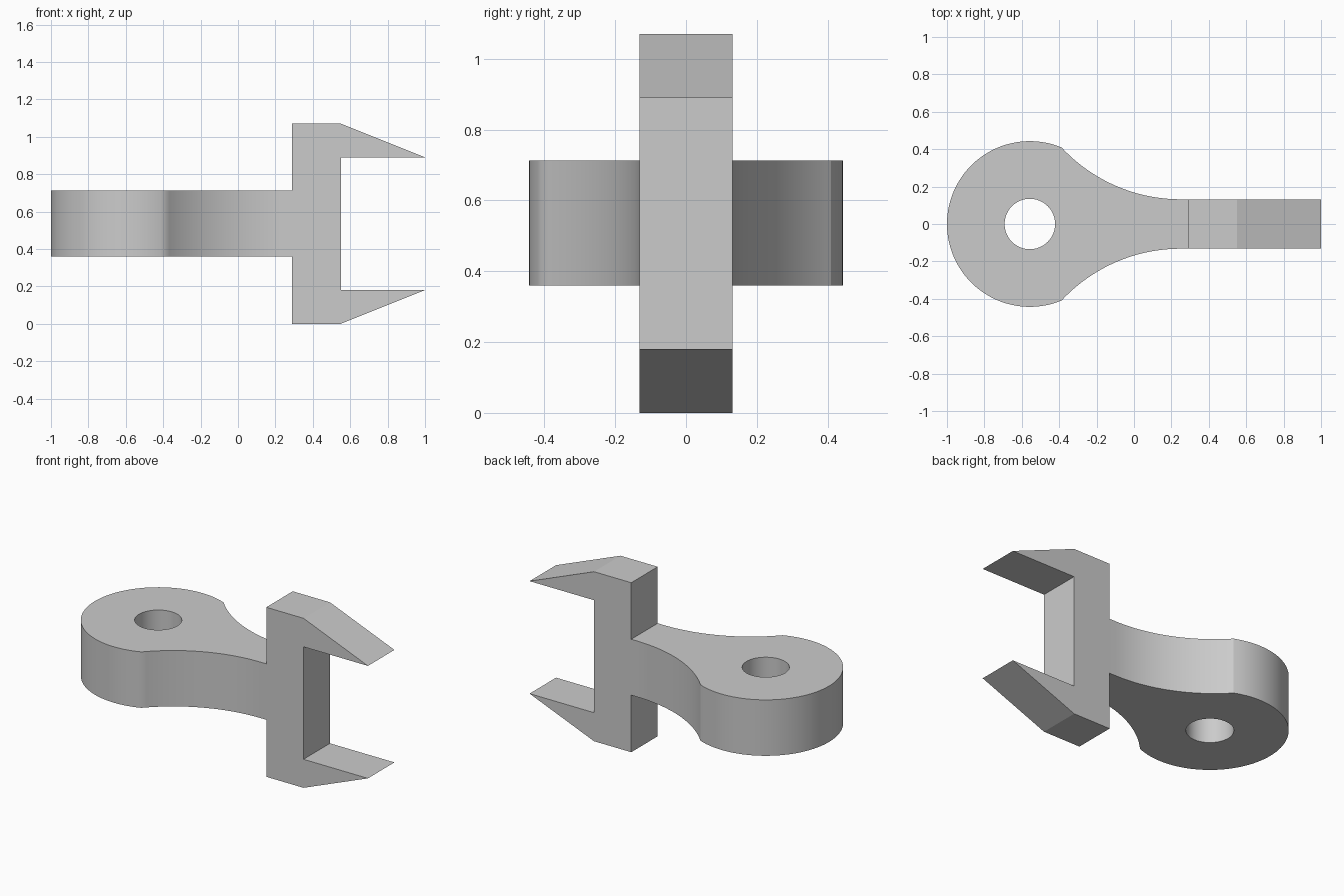
import bpy
import bmesh
from math import sin, cos, radians, sqrt, asin, tau
from mathutils import Vector

cube = bpy.data.objects.get("Cube")
if cube:
    bpy.data.objects.remove(cube, do_unlink=True)

grey = bpy.data.materials.new("light grey")
grey.use_nodes = True
colour = (0.6, 0.6, 0.6, 1)
grey.diffuse_color = colour
grey.node_tree.nodes["Principled BSDF"].inputs["Base Color"].default_value = colour


def prism(name, loops, offset):
    """Fill closed loops (outline first, then holes) and extrude by offset."""
    bm = bmesh.new()
    edges = []
    for loop in loops:
        verts = [bm.verts.new(p) for p in loop]
        edges += [bm.edges.new((a, b)) for a, b in zip(verts, verts[1:] + verts[:1])]
    if len(loops) > 1:
        bmesh.ops.triangle_fill(bm, edges=edges, use_beauty=True)
    else:
        bm.faces.new(verts)
    made = bmesh.ops.extrude_face_region(bm, geom=bm.faces[:], use_keep_orig=True)
    top = [g for g in made["geom"] if isinstance(g, bmesh.types.BMVert)]
    bmesh.ops.translate(bm, verts=top, vec=Vector(offset))
    bmesh.ops.recalc_face_normals(bm, faces=bm.faces[:])
    mesh = bpy.data.meshes.new(name)
    bm.to_mesh(mesh)
    bm.free()
    mesh.materials.append(grey)
    obj = bpy.data.objects.new(name, mesh)
    bpy.context.collection.objects.link(obj)
    return obj


# Shared dimensions
half = 0.132                     # half width of neck and jaw
jaw_x, jaw_top = 0.29, 1.07
low, high = 0.36, 0.713          # arm underside and top
eye_x, eye_r, hole_r = -0.557, 0.443, 0.135
kink = radians(67.5)             # where the neck meets the round eye

# Arm: round eye flowing through concave flanks into a straight neck
kx, ky = eye_x + eye_r * cos(kink), eye_r * sin(kink)
neck_x = 0.25
dx, dy = neck_x - kx, ky - half
flank_r = (dx * dx + dy * dy) / (2 * dy)
sweep = asin(dx / flank_r)
flank = [(neck_x - flank_r * sin(sweep * i / 24),
          half + flank_r * (1 - cos(sweep * i / 24))) for i in range(25)]
eye = [(eye_x + eye_r * cos(a), eye_r * sin(a))
       for a in (kink + (tau - 2 * kink) * i / 64 for i in range(1, 64))]
side = [(jaw_x, half)] + flank
outline = side + eye + [(x, -y) for x, y in reversed(side)]
hole = [(eye_x + hole_r * cos(tau * i / 48), hole_r * sin(tau * i / 48)) for i in range(48)]
arm = prism("arm", [[(x, y, low) for x, y in loop] for loop in (outline, hole)],
            (0, 0, high - low))

# Smooth the round walls, keeping rims and the rear kink crisp
bpy.ops.object.select_all(action='DESELECT')
arm.select_set(True)
bpy.context.view_layer.objects.active = arm
bpy.ops.object.shade_smooth_by_angle(angle=radians(30))
for edge in arm.data.edges:
    ends = [arm.data.vertices[v].co for v in edge.vertices]
    if all((v.xy - Vector((kx, ky))).length < 0.001 for v in ends):
        edge.use_edge_sharp = True

# Jaw: flat-sided bracket with two tapering prongs
lower = [(jaw_x, 0), (0.55, 0), (1, 0.18), (0.55, 0.18)]
profile = lower + [(x, jaw_top - z) for x, z in reversed(lower)]
prism("jaw", [[(x, -half, z) for x, z in profile]], (0, 2 * half, 0))
